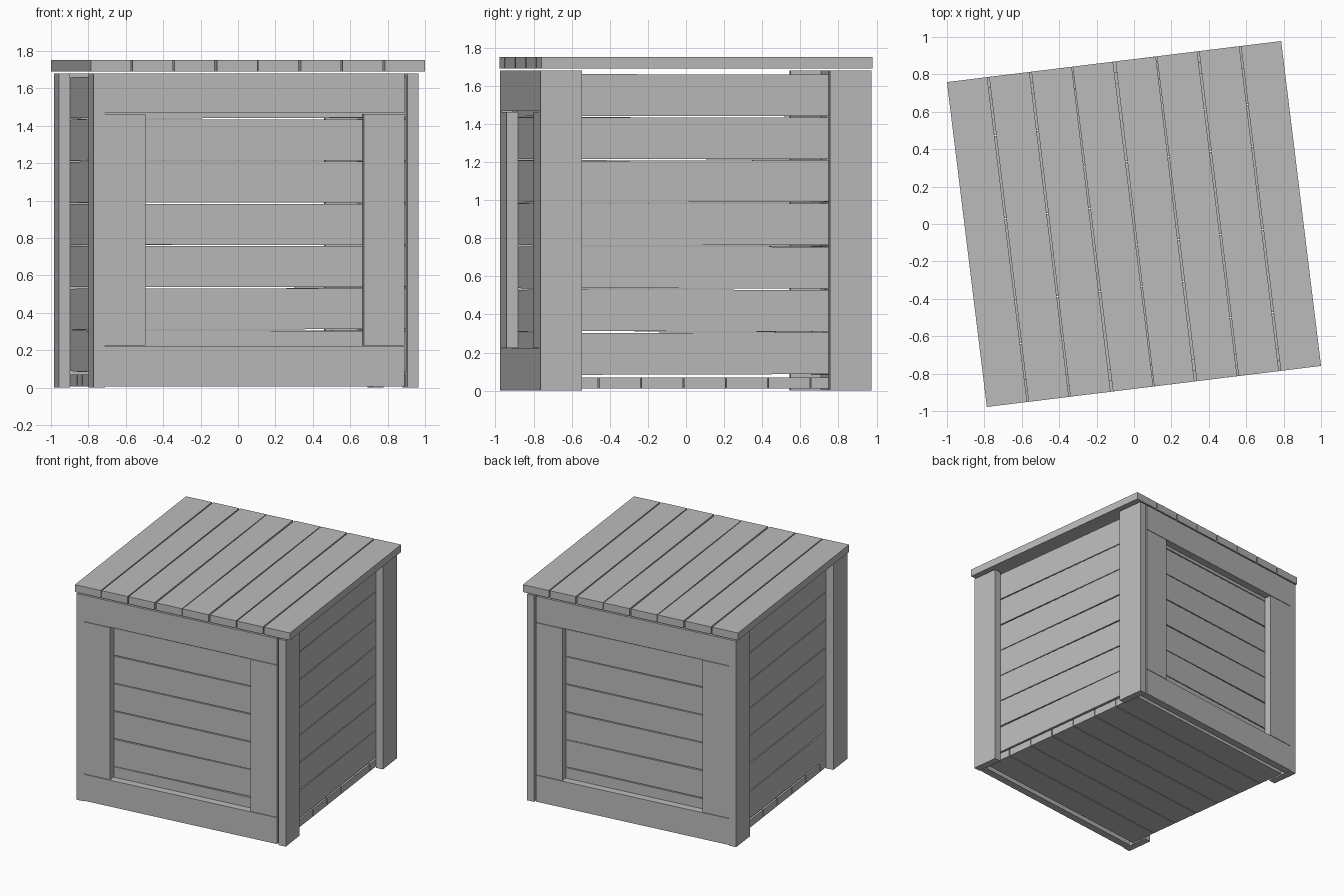
import bpy, bmesh, math, random
from mathutils import Matrix, Vector

random.seed(7)
if "Cube" in bpy.data.objects:
    bpy.data.objects.remove(bpy.data.objects["Cube"])

wood = bpy.data.materials.new("plain_grey")
wood.use_nodes = True
GREY = (0.5, 0.5, 0.5, 1)
wood.diffuse_color = GREY
wood.node_tree.nodes["Principled BSDF"].inputs["Base Color"].default_value = GREY

TURN = Matrix.Rotation(math.radians(7), 4, "Z")   # whole crate sits askew
T = 0.06                                          # plank thickness
LEFT, RIGHT, DEPTH = -0.885, 0.865, 0.875         # outer body limits
TOP = 1.68
POST = 0.22
PITCH = 0.226


def plank(name, low, high, axis="Z", tilt=0.0):
    """Box between two corners, tilted about its own centre."""
    low, high = Vector(low), Vector(high)
    size = high - low
    bm = bmesh.new()
    bmesh.ops.create_cube(bm, size=1)
    spin = Matrix.Rotation(tilt, 4, axis)
    place = Matrix.Translation((low + high) / 2)
    bm.transform(TURN @ place @ spin @ Matrix.Diagonal((*size, 1)))
    mesh = bpy.data.meshes.new(name)
    bm.to_mesh(mesh)
    bm.free()
    mesh.materials.append(wood)
    obj = bpy.data.objects.new(name, mesh)
    bpy.context.collection.objects.link(obj)
    return obj


def wobble(amount=0.0045):
    return random.uniform(-amount, amount)


# Lid boards, the outer two straight
for i in range(8):
    u = (i - 3.5) * 0.2262
    tilt = 0 if i in (0, 7) else wobble()
    plank(f"lid_board_{i + 1}", (u - 0.1085, -DEPTH, 1.69),
          (u + 0.1085, DEPTH, 1.75), "Z", tilt)

# Floor boards
for i in range(7):
    v = (i - 3) * 0.224
    plank(f"floor_board_{i + 1}", (LEFT + T, v - 0.109, 0.01),
          (RIGHT - T, v + 0.109, 0.07), "Z", wobble(0.001))

# Corner posts on the two sides
for side, u in (("left", RIGHT - T), ("right", LEFT)):
    for end, v in (("front", -DEPTH), ("back", DEPTH - POST)):
        plank(f"{end}_{side}_post", (u, v, 0), (u + T, v + POST, TOP))

# Side wall slats, just inside the posts
for side, u in (("left", RIGHT - 2 * T), ("right", LEFT + T)):
    for i in range(7):
        z = 0.085 + i * PITCH
        plank(f"{side}_slat_{i + 1}", (u, -DEPTH + T, z),
              (u + T, DEPTH - T, z + 0.219), "X", wobble())

# Front and back walls: a frame of rails and stiles over slats
f0, f1 = LEFT + T, RIGHT - T - 0.015
for end, v, inner in (("front", -DEPTH, -DEPTH + T),
                      ("back", DEPTH - T, DEPTH - 2 * T)):
    for part, z0, z1 in (("bottom", 0.005, 0.22), ("top", 1.467, TOP)):
        plank(f"{end}_{part}_rail", (f0, v, z0), (f1, v + T, z1))
    for part, u in (("right", f0), ("left", f1 - POST)):
        plank(f"{end}_{part}_stile", (u, v, 0.224), (u + POST, v + T, 1.463))
    for i in range(7):
        z = 0.085 + i * PITCH
        plank(f"{end}_slat_{i + 1}", (LEFT + 2 * T, inner, z),
              (RIGHT - 2 * T, inner + T, z + 0.219), "Y", wobble())
